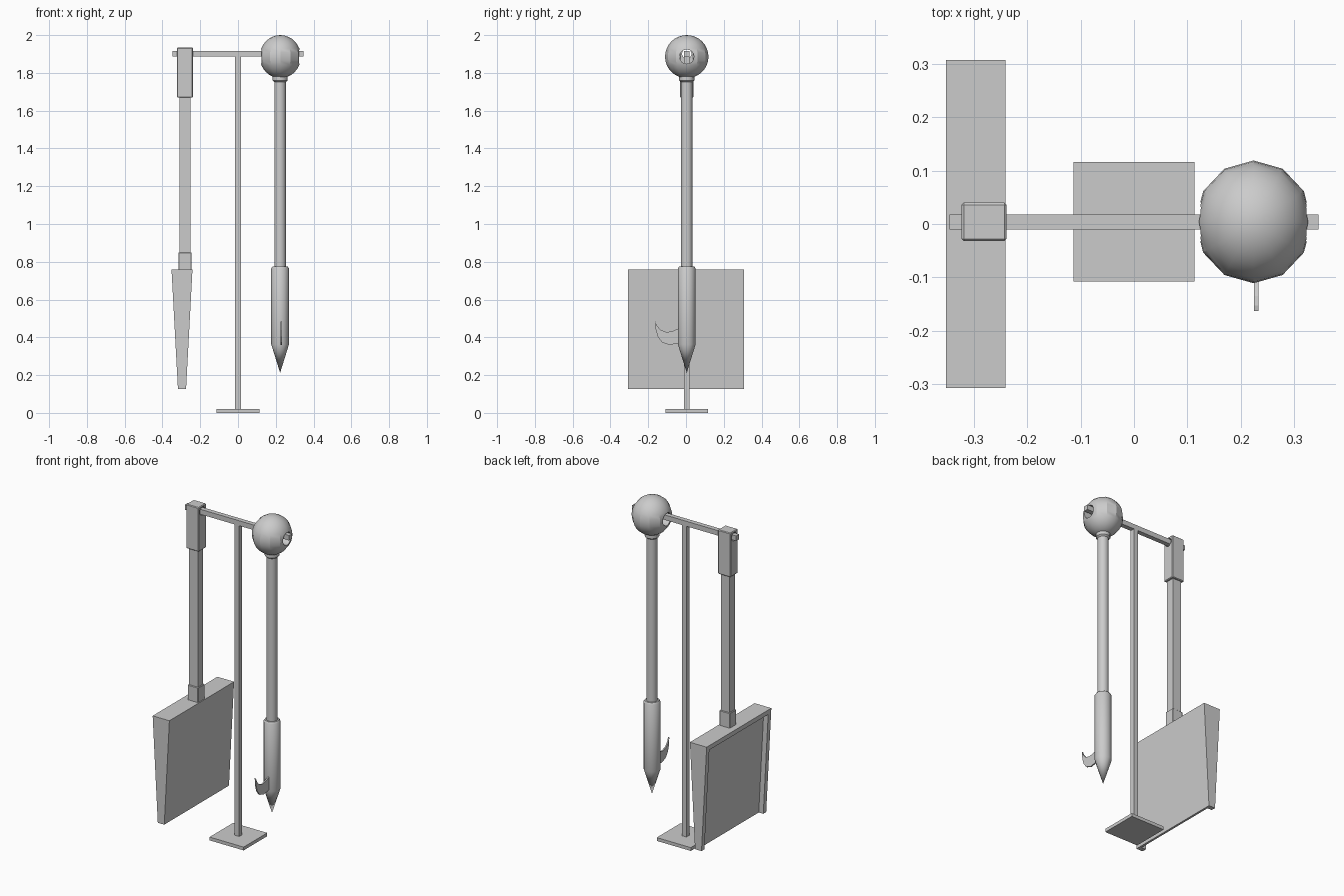
import bpy, bmesh, math
from mathutils import Matrix, Vector

if "Cube" in bpy.data.objects:
    bpy.data.objects.remove(bpy.data.objects["Cube"])

Y = 0.004      # common depth centre of stand and handles
PX = 0.223     # pike axis
SX = -0.281    # shovel axis


def finish(name, bm, smooth=None):
    bmesh.ops.recalc_face_normals(bm, faces=bm.faces[:])
    me = bpy.data.meshes.new(name)
    bm.to_mesh(me)
    bm.free()
    ob = bpy.data.objects.new(name, me)
    bpy.context.collection.objects.link(ob)
    if smooth:
        bpy.ops.object.select_all(action='DESELECT')
        ob.select_set(True)
        bpy.context.view_layer.objects.active = ob
        bpy.ops.object.shade_smooth_by_angle(angle=math.radians(smooth))
    return ob


def box(name, x0, x1, y0, y1, z0, z1, bevel=0):
    bm = bmesh.new()
    m = Matrix.Translation(((x0 + x1) / 2, (y0 + y1) / 2, (z0 + z1) / 2)) \
        @ Matrix.Diagonal((x1 - x0, y1 - y0, z1 - z0, 1))
    bmesh.ops.create_cube(bm, size=1, matrix=m)
    if bevel:
        bmesh.ops.bevel(bm, geom=bm.edges[:], offset=bevel, segments=1,
                        affect='EDGES', profile=0.5)
    return finish(name, bm)


def lathe(name, x, profile, sides=12, smooth=35):
    bm = bmesh.new()
    vs = [bm.verts.new((x + r, Y, z)) for r, z in profile]
    es = [bm.edges.new(p) for p in zip(vs, vs[1:])]
    bmesh.ops.spin(bm, geom=vs + es, cent=(x, Y, 0), axis=(0, 0, 1),
                   angle=math.tau, steps=sides, use_merge=True)
    bmesh.ops.remove_doubles(bm, verts=bm.verts[:], dist=1e-5)
    return finish(name, bm, smooth)


def prism(name, pts, axis, lo, hi):
    """Extrude a 2D outline along x ((y,z) points) or y ((x,z) points)."""
    bm = bmesh.new()
    place = (lambda p: (lo, *p)) if axis == 'x' else (lambda p: (p[0], lo, p[1]))
    f = bm.faces.new([bm.verts.new(place(p)) for p in pts])
    ext = bmesh.ops.extrude_face_region(bm, geom=[f])
    d = Vector((hi - lo, 0, 0)) if axis == 'x' else Vector((0, hi - lo, 0))
    bmesh.ops.translate(bm, vec=d,
                        verts=[v for v in ext['geom'] if isinstance(v, bmesh.types.BMVert)])
    return finish(name, bm)


def bore(ob, x, z, r):
    """Drill a round hole through a part along x."""
    bm = bmesh.new()
    bmesh.ops.create_cone(bm, cap_ends=True, segments=16, radius1=r, radius2=r, depth=0.4,
                          matrix=Matrix.Translation((x, Y, z)) @ Matrix.Rotation(math.pi / 2, 4, 'Y'))
    cut = finish(ob.name + "_hole_cutter", bm)
    cut.hide_render = True
    mod = ob.modifiers.new("hole", 'BOOLEAN')
    mod.object = cut
    mod.solver = 'EXACT'
    bpy.ops.object.select_all(action='DESELECT')
    ob.select_set(True)
    bpy.context.view_layer.objects.active = ob
    bpy.ops.object.modifier_apply(modifier=mod.name)
    bpy.data.objects.remove(cut)


# Stand: base plate, post, crossbar
box("stand_base", -0.113, 0.113, Y - 0.112, Y + 0.112, 0, 0.02)
box("stand_post", -0.015, 0.015, Y - 0.014, Y + 0.014, 0.02, 1.89)
box("stand_crossbar", -0.346, 0.346, Y - 0.014, Y + 0.014, 1.886, 1.916)

# Pike: bored ball, shaft, pointed head, hook
bm = bmesh.new()
bmesh.ops.create_uvsphere(bm, u_segments=12, v_segments=16, radius=1,
                          matrix=Matrix.Translation((PX + 0.001, Y, 1.886))
                          @ Matrix.Diagonal((0.109, 0.115, 0.114, 1)))
ball = finish("pike_ball", bm, 28)
bore(ball, PX, 1.886, 0.038)
lathe("pike_shaft", PX, [(0, 0.75), (0.031, 0.75), (0.031, 1.752), (0.04, 1.76),
                         (0.04, 1.785), (0, 1.785)])
lathe("pike_head", PX, [(0, 0.775), (0.04, 0.775), (0.047, 0.765),
                        (0.047, 0.363), (0, 0.212)])
hook = [(-0.163, 0.485), (-0.153, 0.461), (-0.135, 0.44), (-0.103, 0.427), (-0.072, 0.433),
        (-0.03, 0.45), (-0.03, 0.37), (-0.09, 0.36), (-0.128, 0.374), (-0.15, 0.405),
        (-0.16, 0.44)]
prism("pike_hook", hook, 'x', 0.225, 0.233)

# Shovel: bored grip, shaft, socket
grip = box("shovel_grip", SX - 0.042, SX + 0.042, Y - 0.036, Y + 0.036, 1.669, 1.934, 0.004)
bore(grip, SX, 1.901, 0.025)
box("shovel_shaft", SX - 0.029, SX + 0.029, Y - 0.026, Y + 0.026, 0.8, 1.68)
box("shovel_socket", SX - 0.035, SX + 0.035, Y - 0.031, Y + 0.031, 0.75, 0.85, 0.003)

# Blade: tapered wedge, open tray on the left with rim at top and sides
W, RIM, DEEP = 0.307, 0.028, 0.03
top, bot = 0.76, 0.127


def back(z):
    return -0.318 + (z - bot) / (top - bot) * -0.034


lip = top - RIM
panel = [(back(bot) + DEEP, bot), (-0.275, bot), (-0.241, top), (back(top), top),
         (back(lip), lip), (back(lip) + DEEP, lip)]
prism("shovel_blade", panel, 'y', -W + RIM, W - RIM)
side = [(back(bot), bot), (-0.275, bot), (-0.241, top), (back(top), top)]
for tag, s in (("front", -1), ("back", 1)):
    prism("shovel_rim_" + tag, side, 'y', s * W, s * (W - RIM))
